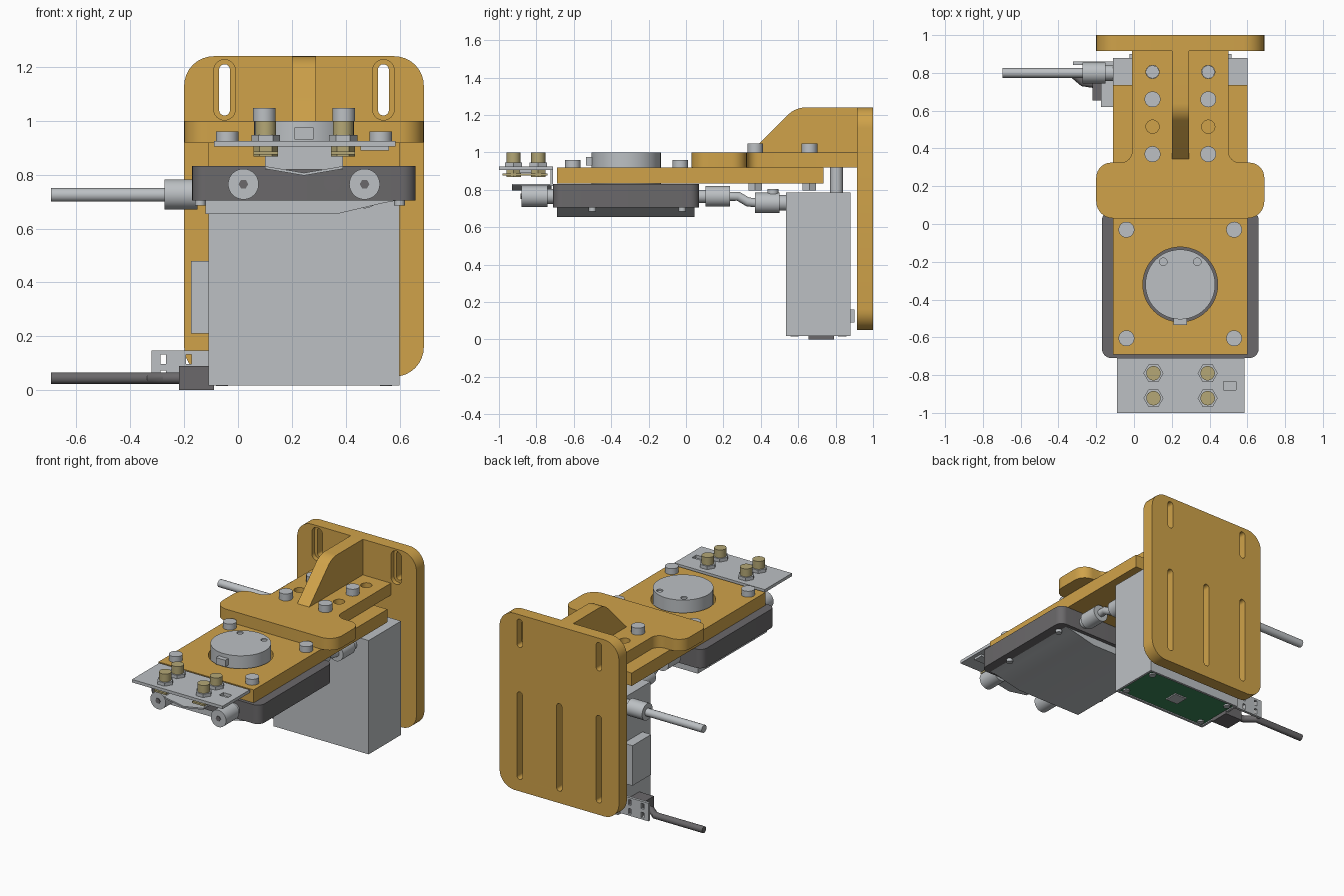
import bpy, bmesh, math
from mathutils import Vector, Matrix

if "Cube" in bpy.data.objects:
    bpy.data.objects.remove(bpy.data.objects["Cube"])


def material(name, rgb):
    m = bpy.data.materials.new(name)
    m.diffuse_color = (*rgb, 1)
    m.use_nodes = True
    m.node_tree.nodes["Principled BSDF"].inputs["Base Color"].default_value = m.diffuse_color
    return m


GOLD = material("gold_anodised", (0.63, 0.365, 0.068))
GREY = material("light_grey_metal", (0.505, 0.53, 0.55))
DARK = material("dark_grey_plastic", (0.145, 0.14, 0.145))
BRASS = material("pale_brass", (0.46, 0.39, 0.18))
GREEN = material("board_green", (0.045, 0.24, 0.1))

# local extrusion frames: profile plane (u, v), extruded along the named axis
FRAMES = {
    "z": Matrix.Identity(3),
    "y": Matrix(((1, 0, 0), (0, 0, -1), (0, 1, 0))),
    "x": Matrix(((0, 0, 1), (1, 0, 0), (0, 1, 0))),
}


def outline(corners, steps=8):
    """Polygon with rounded corners from (u, v, radius) triples."""
    pts = []
    for i, (u, v, r) in enumerate(corners):
        p = Vector((u, v))
        if r == 0:
            pts.append(p)
            continue
        a = (Vector(corners[i - 1][:2]) - p).normalized()
        b = (Vector(corners[(i + 1) % len(corners)][:2]) - p).normalized()
        half = a.angle(b) / 2
        c = p + (a + b).normalized() * (r / math.sin(half))
        t = r / math.tan(half)
        s, e = p + a * t - c, p + b * t - c
        start = math.atan2(s.y, s.x)
        turn = math.atan2(s.x * e.y - s.y * e.x, s.dot(e))
        for k in range(steps + 1):
            w = start + turn * k / steps
            pts.append(c + Vector((math.cos(w), math.sin(w))) * r)
    return pts


def rect(u0, u1, v0, v1, r=0):
    return outline([(u0, v0, r), (u1, v0, r), (u1, v1, r), (u0, v1, r)])


def slot(u, v0, v1, w):
    return rect(u - w / 2, u + w / 2, v0, v1, w * 0.49)


def circle(u, v, r, n=32):
    return [Vector((u + r * math.cos(2 * math.pi * k / n),
                    v + r * math.sin(2 * math.pi * k / n))) for k in range(n)]


def finish(name, mesh, mat):
    bm = bmesh.new()
    bm.from_mesh(mesh)
    bmesh.ops.remove_doubles(bm, verts=bm.verts, dist=0.0001)
    bmesh.ops.recalc_face_normals(bm, faces=bm.faces)
    bm.to_mesh(mesh)
    bm.free()
    mesh.materials.clear()
    mesh.materials.append(mat)
    mesh.shade_smooth()
    mesh.set_sharp_from_angle(angle=math.radians(30))
    ob = bpy.data.objects.new(name, mesh)
    bpy.context.collection.objects.link(ob)
    return ob


def mesh_of(curve):
    tmp = bpy.data.objects.new("tmp", curve)
    bpy.context.collection.objects.link(tmp)
    dg = bpy.context.evaluated_depsgraph_get()
    mesh = bpy.data.meshes.new_from_object(tmp.evaluated_get(dg))
    bpy.data.objects.remove(tmp)
    return mesh


def add_spline(cu, pts, cyclic):
    s = cu.splines.new("POLY")
    s.points.add(len(pts) - 1)
    for q, p in zip(s.points, pts):
        q.co = (*p, 1) if len(p) == 3 else (p[0], p[1], 0, 1)
    s.use_cyclic_u = cyclic


def prism(name, mat, axis, lo, hi, *loops):
    """Extrude an outer loop (with optional hole loops) from lo to hi."""
    cu = bpy.data.curves.new(name, "CURVE")
    cu.dimensions, cu.fill_mode = "2D", "BOTH"
    cu.extrude = (hi - lo) / 2
    for pts in loops:
        add_spline(cu, pts, True)
    mesh = mesh_of(cu)
    m = FRAMES[axis].to_4x4()
    m["xyz".index(axis)][3] = (lo + hi) / 2
    mesh.transform(m)
    return finish(name, mesh, mat)


def box(name, mat, x0, x1, y0, y1, z0, z1, r=0):
    return prism(name, mat, "z", z0, z1, rect(x0, x1, y0, y1, r))


def tube(name, mat, pts, r):
    cu = bpy.data.curves.new(name, "CURVE")
    cu.dimensions, cu.bevel_depth, cu.bevel_resolution = "3D", r, 5
    cu.use_fill_caps = True
    add_spline(cu, [Vector(p) for p in pts], False)
    return finish(name, mesh_of(cu), mat)


CX = 0.245  # centre line of the bracket

# back plate: thin rear layer with slots, front layer with wider pockets
ends = (-0.05, 0.54)
plate = rect(-0.2, 0.69, 0.05, 1.24, 0.11)
long_slots = [slot(x, 0.13, 0.72, 0.04) for x in (-0.05, CX, 0.54)]
prism("back_plate_rear", GOLD, "y", 0.945, 1.0, plate, *long_slots,
      *[slot(x, 1.02, 1.21, 0.04) for x in ends])
prism("back_plate_front", GOLD, "y", 0.915, 0.945, plate, *long_slots,
      *[slot(x, 1.003, 1.227, 0.08) for x in ends])

# upper arm: wide rounded head and narrow neck
head = outline([(-0.2, 0.03, 0.09), (0.69, 0.03, 0.09), (0.69, 0.325, 0.08),
                (0.5, 0.325, 0.06), (0.5, 0.92, 0), (-0.01, 0.92, 0),
                (-0.01, 0.325, 0.06), (-0.2, 0.325, 0.08)])
bolt_x = (0.098, 0.393)
prism("upper_arm", GOLD, "z", 0.92, 1.0, head,
      *[circle(x, y, 0.035) for x in bolt_x for y in (0.515, 0.805)])
prism("gusset", GOLD, "x", 0.2, 0.29,
      outline([(0.32, 0.975, 0), (0.92, 0.975, 0), (0.92, 1.24, 0), (0.585, 1.24, 0.13)]))

# lower arm with the round opening for the dial
prism("lower_arm", GOLD, "z", 0.833, 0.92, rect(-0.11, 0.6, -0.69, 0.735),
      circle(CX, -0.32, 0.198, 48))

# dial
prism("dial", GREY, "z", 0.83, 0.99, circle(CX, -0.32, 0.185, 48))
prism("dial_top", GREY, "z", 0.99, 1.0, circle(CX, -0.32, 0.185, 48),
      circle(0.155, -0.2, 0.02), circle(0.335, -0.2, 0.02))
box("dial_key", GREY, 0.21, 0.28, -0.535, -0.49, 0.93, 0.975)

# arm screws, neck bolts and their nuts
for x in (-0.04, 0.53):
    for y in (-0.03, -0.605):
        prism("arm_screw", GREY, "z", 0.91, 0.96, circle(x, y, 0.042))
for x in bolt_x:
    for y in (0.37, 0.66):
        prism("neck_bolt", GREY, "z", 0.99, 1.047, circle(x, y, 0.042))
        prism("neck_nut", GREY, "z", 0.795, 0.84, circle(x, y, 0.042, 6))
    prism("box_mount_screw", GREY, "z", 0.78, 0.93, circle(x, 0.805, 0.034))

# sensor housing under the arm, with sloped grey base
box("sensor_housing", DARK, -0.17, 0.66, -0.71, 0.07, 0.705, 0.832, 0.05)
prism("sensor_base", GREY, "y", -0.69, 0.045,
      outline([(-0.12, 0.706, 0), (-0.12, 0.655, 0), (0.37, 0.655, 0),
               (0.54, 0.695, 0), (0.6, 0.706, 0)]))
for x in (-0.14, 0.6):
    for y in (-0.5, -0.02):
        prism("base_screw", GREY, "z", 0.685, 0.71, circle(x, y, 0.02, 16))

# front plugs, rear connectors and jumper cables
for x in (0.02, 0.47):
    prism("front_plug", GREY, "y", -0.88, -0.74, circle(x, 0.765, 0.057))
    prism("plug_neck", GREY, "y", -0.74, -0.70, circle(x, 0.765, 0.04))
    prism("plug_socket", DARK, "y", -0.884, -0.88, circle(x, 0.765, 0.018, 6))
    prism("rear_neck", GREY, "y", 0.06, 0.11, circle(x, 0.765, 0.035))
    prism("rear_plug", GREY, "y", 0.105, 0.235, circle(x, 0.765, 0.055))
    tube("jumper_cable", GREY, [(x, 0.23, 0.765), (x, 0.28, 0.765),
                                (x, 0.33, 0.735), (x, 0.38, 0.73)], 0.025)
    prism("box_plug", GREY, "y", 0.37, 0.5, circle(x, 0.73, 0.055))
    prism("box_plug_neck", GREY, "y", 0.49, 0.54, circle(x, 0.73, 0.042))
    prism("box_plug_cap", GREY, "z", 0.76, 0.805, circle(x, 0.465, 0.03))
for x in (0.14, 0.35):
    prism("housing_port", DARK, "y", -0.715, -0.70, circle(x, 0.77, 0.033))

# front terminal plate with brass posts
prism("terminal_plate", GREY, "z", 0.905, 0.925, rect(-0.09, 0.585, -1.0, -0.71),
      rect(0.475, 0.54, -0.88, -0.835))
box("terminal_window", GREY, 0.455, 0.56, -0.89, -0.825, 0.89, 0.905)
box("terminal_web", GREY, 0.1, 0.39, -0.725, -0.712, 0.82, 0.91)
prism("terminal_spring", GREY, "y", -0.93, -0.72,
      outline([(0.1, 0.822, 0), (0.245, 0.797, 0), (0.39, 0.822, 0),
               (0.39, 0.832, 0), (0.245, 0.807, 0), (0.1, 0.832, 0)]))
for x in (0.103, 0.39):
    box("brass_strip", BRASS, x - 0.045, x + 0.045, -0.98, -0.74, 0.875, 0.887)
    for y in (-0.79, -0.922):
        prism("post_nut", GREY, "z", 0.925, 0.947, circle(x, y, 0.053, 6))
        prism("brass_post", BRASS, "z", 0.945, 1.0, circle(x, y, 0.038))
        prism("brass_foot", BRASS, "z", 0.868, 0.906, circle(x, y, 0.045, 6))

# electronics box with recessed circuit board underneath
box("electronics_box", GREY, -0.11, 0.6, 0.535, 0.88, 0.035, 0.785)
prism("box_rim", GREY, "z", 0.018, 0.035, rect(-0.11, 0.6, 0.535, 0.88),
      rect(-0.095, 0.585, 0.55, 0.865))
box("circuit_board", GREEN, -0.094, 0.584, 0.551, 0.864, 0.025, 0.034)
box("board_chip", GREY, 0.2, 0.29, 0.66, 0.75, 0.017, 0.026)
for x in (-0.06, 0.55):
    for y in (0.58, 0.835):
        prism("board_screw", GREY, "z", 0.016, 0.026, circle(x, y, 0.022, 16))
box("side_panel", GREY, -0.175, -0.108, 0.62, 0.82, 0.21, 0.48)
box("rear_strip", GREY, -0.025, 0.515, 0.878, 0.9, 0.09, 0.16)

# upper side cable
tube("upper_rod", GREY, [(-0.695, 0.8, 0.725), (-0.25, 0.8, 0.725)], 0.026)
prism("upper_sleeve", GREY, "x", -0.272, -0.15, circle(0.8, 0.727, 0.056))
prism("upper_collar", GREY, "x", -0.155, -0.105, circle(0.8, 0.727, 0.042))

# lower side cable, connector and perforated bracket
tube("lower_cable", DARK, [(-0.695, 0.8, 0.045), (-0.33, 0.8, 0.045),
                           (-0.27, 0.75, 0.045), (-0.2, 0.74, 0.045)], 0.022)
box("cable_connector", DARK, -0.22, -0.09, 0.655, 0.79, 0.0, 0.09)
prism("perforated_bracket", GREY, "y", 0.842, 0.86, rect(-0.322, -0.1, 0.025, 0.147),
      *[rect(x - 0.01, x + 0.01, z - 0.018, z + 0.018)
        for x in (-0.278, -0.183) for z in (0.115, 0.055)])
